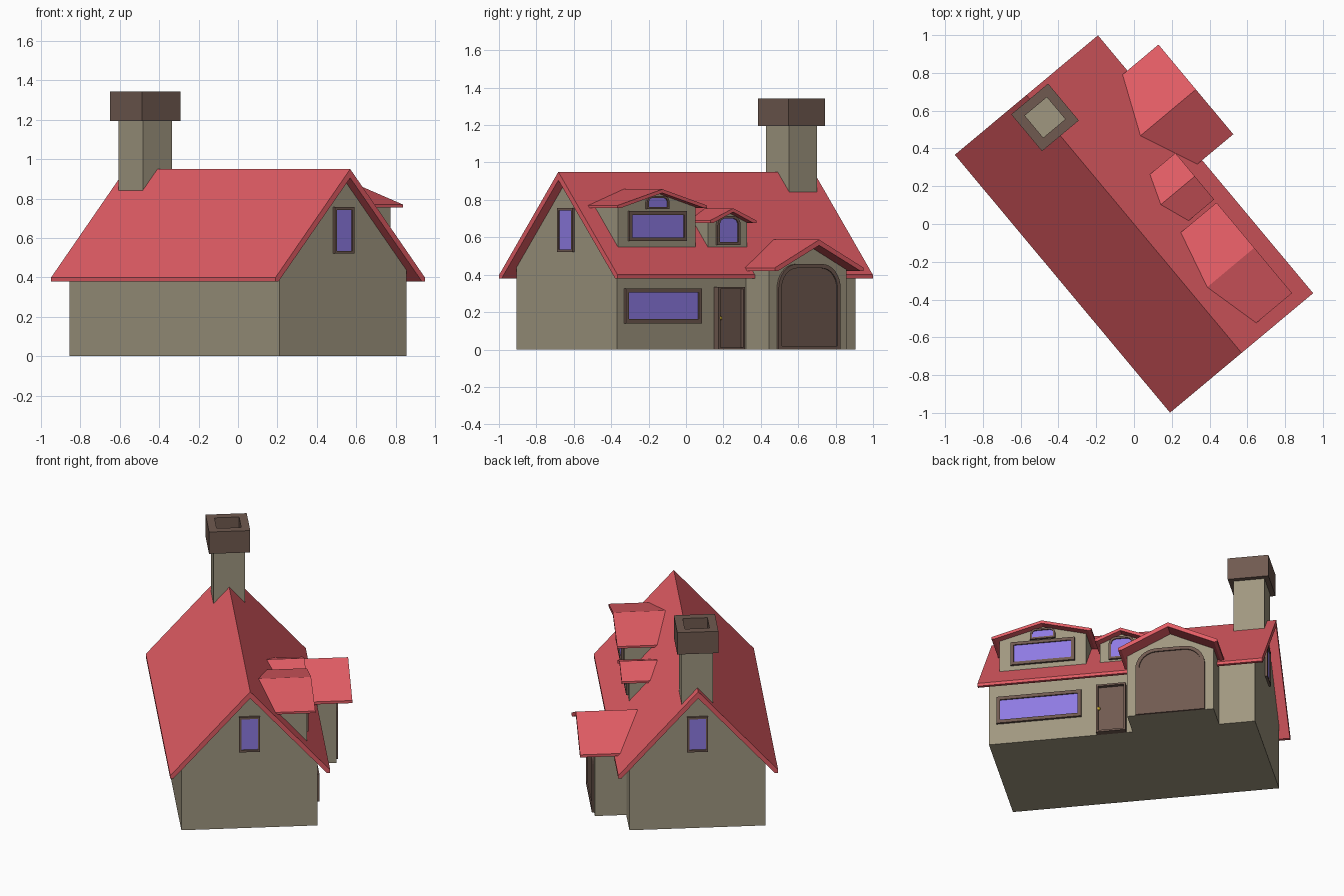
import bpy, bmesh
from math import cos, sin, pi, radians
from mathutils import Matrix, Vector

if "Cube" in bpy.data.objects:
    bpy.data.objects.remove(bpy.data.objects["Cube"])

# House is modelled along local x (ridge) with its facade on +y, then turned
TURN = Matrix.Rotation(radians(-50.15), 4, 'Z')


def material(name, color):
    m = bpy.data.materials.new(name)
    m.diffuse_color = (*color, 1)
    m.use_nodes = True
    m.node_tree.nodes["Principled BSDF"].inputs["Base Color"].default_value = m.diffuse_color
    return m


RED = material("roof_red", (0.75, 0.107, 0.127))
WALL = material("wall_beige", (0.35, 0.31, 0.216))
BROWN = material("wood_brown", (0.162, 0.102, 0.08))
GLASS = material("glass_violet", (0.27, 0.195, 0.76))
GOLD = material("brass", (0.7, 0.5, 0.03))


def finish(bm, name, mat):
    bmesh.ops.recalc_face_normals(bm, faces=bm.faces)
    bm.transform(TURN)
    me = bpy.data.meshes.new(name)
    bm.to_mesh(me)
    bm.free()
    me.materials.append(mat)
    ob = bpy.data.objects.new(name, me)
    bpy.context.collection.objects.link(ob)
    return ob


def loft(name, loops, mat, caps=True, closed=False):
    """Join equal-length point loops with quads."""
    bm = bmesh.new()
    rows = [[bm.verts.new(p) for p in loop] for loop in loops]
    n = len(rows[0])
    pairs = list(zip(rows, rows[1:])) + ([(rows[-1], rows[0])] if closed else [])
    for a, b in pairs:
        for i in range(n):
            j = (i + 1) % n
            bm.faces.new((a[i], a[j], b[j], b[i]))
    if caps:
        bm.faces.new(rows[0])
        bm.faces.new(rows[-1])
    return finish(bm, name, mat)


def roof_profile(w, ridge, eave, lip, t):
    """Folded strip: (across, height) points."""
    return [(-w, eave), (0, ridge), (w, eave), (w, eave - lip), (w - 0.02, eave - lip),
            (0, ridge - t), (0.02 - w, eave - lip), (-w, eave - lip)]


def wall_profile(w, base, side, apex):
    return [(-w, base), (w, base), (w, side), (0, apex), (-w, side)]


def behind_roof(z):
    """Depth just beneath the main roof slope (or facade) at height z."""
    return min(0.42, (0.95 - z) / 1.1145) - 0.004


# Main body and roof
body = wall_profile(0.42, 0, 0.437, 0.905)
loft("house_walls", [[(s, a, z) for a, z in body] for s in (-0.831, 0.831)], WALL)
main = roof_profile(0.4935, 0.95, 0.40, 0.02, 0.045)
loft("main_roof", [[(s, a, z) for a, z in main] for s in (-0.889, 0.889)], RED)


# Gabled extensions on the facade side
def gable(name, cx, w, wall_w, base, ridge, eave, wall_y, roof_y, lip, t):
    slope = (ridge - eave) / w
    apex = ridge - t
    walls = wall_profile(wall_w, base, apex - slope * wall_w, apex)
    loft(name + "_walls", [[(cx + a, behind_roof(z), z) for a, z in walls],
                           [(cx + a, wall_y, z) for a, z in walls]], WALL)
    roof = roof_profile(w, ridge, eave, lip, t)
    loft(name + "_roof", [[(cx + a, behind_roof(z), z) for a, z in roof],
                          [(cx + a, roof_y, z) for a, z in roof]], RED)


gable("porch", -0.337, 0.309, 0.27, 0.0, 0.587, 0.437, 0.614, 0.708, 0.018, 0.03)
gable("small_dormer", 0.012, 0.16, 0.137, 0.545, 0.755, 0.69, 0.361, 0.409, 0.014, 0.02)
gable("large_dormer", 0.505, 0.312, 0.27, 0.545, 0.857, 0.77, 0.361, 0.408, 0.014, 0.02)


# Windows and doors: a raised frame around a recessed panel
def arch(w, z0, z1, r, n):
    if r <= 0:
        return [(-w, z0), (w, z0), (w, z1), (-w, z1)]
    right = [(w - r + r * cos(k * pi / 2 / n), z1 - r + r * sin(k * pi / 2 / n))
             for k in range(n + 1)]
    return [(-w, z0), (w, z0)] + right + [(-a, z) for a, z in reversed(right)]


def opening(name, place, w, z0, z1, border, depth, mat, r=0, n=6, foot=None):
    outer = arch(w, z0, z1, r, n)
    low = border if foot is None else foot
    inner = arch(w - border, z0 + low, z1 - border, max(r - border, r * 0.6), n)

    def ring(pts, d):
        return [place(a, z, d) for a, z in pts]
    loft(name + "_frame", [ring(outer, -0.003), ring(outer, depth), ring(inner, depth),
                           ring(inner, -0.003)], BROWN, caps=False, closed=True)
    loft(name + "_panel", [ring(inner, -0.002), ring(inner, depth * 0.45)], mat)


def facade(cx, y):
    return lambda a, z, d: (cx + a, y + d, z)


def end(side):
    return lambda a, z, d: (side * (0.831 + d), a, z)


opening("large_dormer_window", facade(0.505, 0.361), 0.20, 0.58, 0.74, 0.02, 0.014, GLASS)
opening("large_dormer_vent", facade(0.505, 0.361), 0.078, 0.75, 0.822, 0.012, 0.014, GLASS, 0.035, 3)
opening("small_dormer_window", facade(0.012, 0.361), 0.08, 0.56, 0.715, 0.015, 0.014, GLASS, 0.05, 5)
opening("ground_window", facade(0.517, 0.42), 0.265, 0.14, 0.326, 0.022, 0.016, GLASS)
opening("front_door", facade(0.064, 0.42), 0.092, 0.0, 0.335, 0.012, 0.04, BROWN, foot=0.012)
opening("porch_door", facade(-0.337, 0.614), 0.216, 0.0, 0.457, 0.022, 0.014, BROWN, 0.13, 8, foot=0.018)
for label, side in (("right", 1), ("left", -1)):
    opening(label + "_gable_window", end(side), 0.065, 0.52, 0.757, 0.014, 0.014, GLASS)

# Door knob
bm = bmesh.new()
bmesh.ops.create_uvsphere(bm, u_segments=10, v_segments=6, radius=0.011,
                          matrix=Matrix.Translation((0.139, 0.452, 0.168)))
finish(bm, "door_knob", GOLD)


# Chimney: square shaft with a hollow cap
def square(h, z):
    return [(-0.735 + x * h, y * h, z) for x, y in ((-1, -1), (1, -1), (1, 1), (-1, 1))]


loft("chimney_shaft", [square(0.097, 0.75), square(0.097, 1.21)], WALL)
loft("chimney_cap", [square(0.127, 1.195), square(0.127, 1.343), square(0.076, 1.343),
                     square(0.076, 1.195)], BROWN, caps=False, closed=True)
